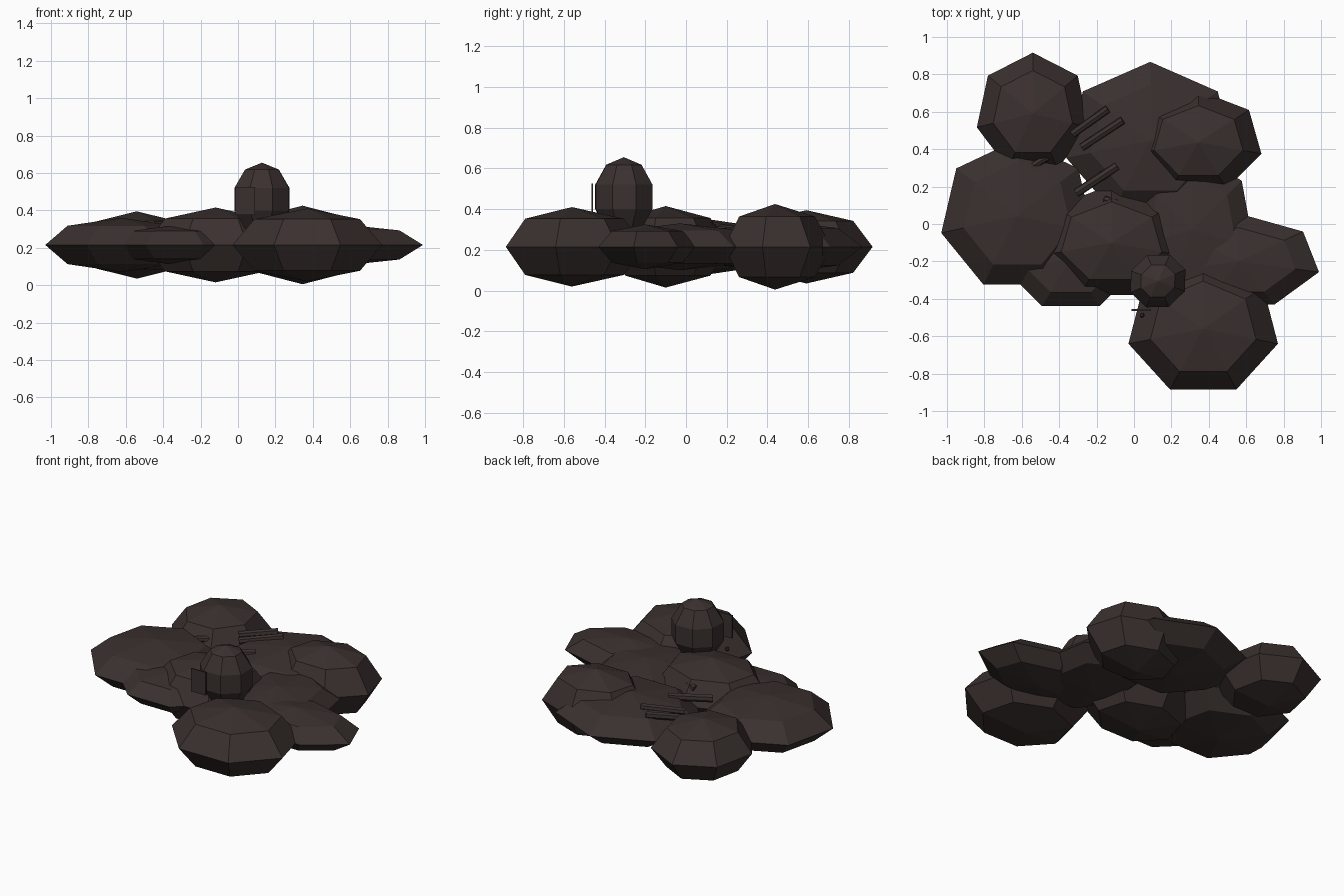
import bpy
from math import pi
from mathutils import Vector

cube = bpy.data.objects.get("Cube")
if cube:
    bpy.data.objects.remove(cube, do_unlink=True)

MID = 0.215  # shared height of the pad rims

earth = bpy.data.materials.new("dark_brown")
earth.use_nodes = True
colour = (0.042, 0.030, 0.028, 1)
earth.diffuse_color = colour
earth.node_tree.nodes["Principled BSDF"].inputs["Base Color"].default_value = colour


def finish(name):
    obj = bpy.context.object
    obj.name = name
    obj.data.materials.append(earth)
    return obj


def blob(name, centre, radii, segments, rings, turn=0):
    """Flat-faced ellipsoid."""
    bpy.ops.mesh.primitive_uv_sphere_add(segments=segments, ring_count=rings,
                                         radius=1, location=centre)
    obj = finish(name)
    obj.scale = radii
    obj.rotation_euler.z = turn
    return obj


def log(name, start, end, radius):
    """Seven-sided rod between two points."""
    a, b = Vector(start), Vector(end)
    bpy.ops.mesh.primitive_cylinder_add(vertices=7, radius=radius,
                                        depth=(b - a).length, location=(a + b) / 2)
    obj = finish(name)
    obj.rotation_euler = (b - a).to_track_quat("Z", "Y").to_euler()
    return obj


# Ground pads: x, y, half width, half depth, half height
pads = {
    "front_pad": (0.37, -0.56, 0.41, 0.36, 0.195),
    "right_pad_small": (-0.338, -0.187, 0.353, 0.28, 0.105),
    "right_pad_large": (-0.624, 0.043, 0.417, 0.408, 0.145),
    "back_right_pad": (-0.541, 0.59, 0.307, 0.326, 0.18),
    "back_pad": (0.087, 0.447, 0.461, 0.42, 0.13),
    "back_left_pad": (0.345, 0.437, 0.345, 0.277, 0.21),
    "left_pad": (0.56, -0.2, 0.44, 0.256, 0.11),
    "middle_left_pad": (0.31, -0.03, 0.34, 0.42, 0.115),
    "centre_pad": (-0.12, -0.1, 0.39, 0.31, 0.2),
}
for name, (x, y, rx, ry, rz) in pads.items():
    blob(name, (x, y, MID), (rx, ry, rz), 7, 4)

# Domed hut
blob("hut_dome", (0.128, -0.305, 0.46), (0.167, 0.157, 0.195), 8, 5, pi / 8)

# Door and its small stone
bpy.ops.mesh.primitive_cube_add(size=1, location=(0.038, -0.46, 0.45))
door = finish("hut_door")
door.scale = (0.105, 0.009, 0.15)
blob("door_stone", (0.043, -0.487, 0.28), (0.013, 0.013, 0.013), 7, 4)

# Fallen logs
logs = [
    ((-0.33, 0.48, 0.30), (-0.14, 0.615, 0.32), 0.022),
    ((-0.28, 0.41, 0.30), (-0.06, 0.555, 0.33), 0.022),
    ((-0.31, 0.165, 0.30), (-0.09, 0.31, 0.31), 0.024),
    ((-0.55, 0.305, 0.28), (-0.42, 0.385, 0.28), 0.02),
    ((-0.16, 0.13, 0.31), (-0.09, 0.11, 0.32), 0.022),
    ((-0.32, 0.02, 0.30), (-0.26, 0.07, 0.30), 0.02),
]
for i, (a, b, r) in enumerate(logs):
    log(f"log_{i + 1}", a, b, r)
